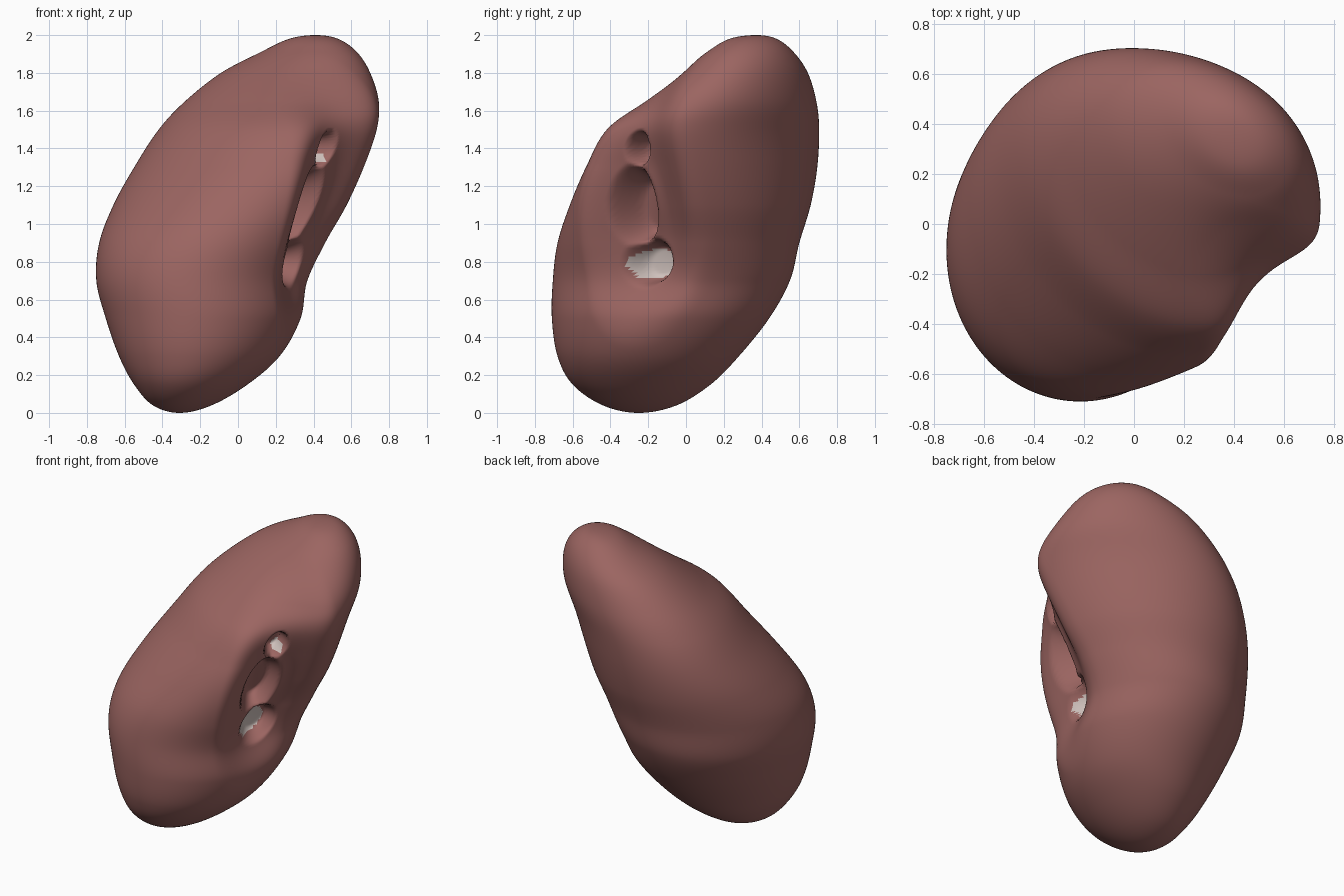
import bpy
import bmesh
import math
from mathutils import Vector

if "Cube" in bpy.data.objects:
    bpy.data.objects.remove(bpy.data.objects["Cube"], do_unlink=True)


def make_material(name, rgb):
    mat = bpy.data.materials.new(name)
    mat.use_nodes = True
    colour = (*rgb, 1.0)
    mat.diffuse_color = colour
    mat.node_tree.nodes["Principled BSDF"].inputs["Base Color"].default_value = colour
    return mat


# Body outline by height: z, x min, x max, y min, y max
LEVELS = [
    (0, -.31, -.31, -.25, -.25),
    (.04, -.45, -.14, -.44, -.05),
    (.15, -.55, .05, -.6, .13),
    (.3, -.63, .22, -.68, .28),
    (.5, -.7, .335, -.71, .44),
    (.7, -.75, .38, -.705, .55),
    (.9, -.735, .48, -.68, .6),
    (1.1, -.66, .59, -.615, .66),
    (1.3, -.55, .675, -.53, .695),
    (1.5, -.42, .735, -.42, .705),
    (1.65, -.28, .745, -.23, .69),
    (1.8, -.09, .7, -.03, .645),
    (1.91, .12, .63, .11, .57),
    (1.98, .27, .53, .23, .48),
    (2, .41, .41, .37, .37),
]
SEGMENTS, STEPS = 300, 14

# Hollows on the notched side: along-side position, height, half sizes, depth
OUT = Vector((1, -1, 0)).normalized()
SIDE = Vector((1, 1, 0)).normalized()
HOLLOWS = (
    (.15, 1.4, .08, .1, .14),    # upper hole
    (.06, 1.1, .13, .23, .17),   # long groove
    (.06, .8, .13, .14, .11),    # lower pit
)
NOTCH = (.14, 1.13, .36, .8, .18)
# Pale floors: along-side position, height, half sizes
LININGS = ((.03, .79, .085, .08), (.17, 1.355, .03, .03))


def smoothstep(t):
    t = max(0.0, min(1.0, t))
    return t * t * (3 - 2 * t)


def reach(p, area):
    """Distance from an area's centre, 1 at its rim."""
    side, height, half_w, half_h = area[:4]
    # areas lean with the body
    lean = (p.z - height) * .2
    return math.hypot((p.dot(SIDE) - side - lean) / half_w, (p.z - height) / half_h)


def mirrored(row):
    z, x0, x1, y0, y1 = row
    return (z, x1, x0, y1, y0)


def spline(a, b, c, d, t):
    return [.5 * (2 * q + (r - p) * t + (2 * p - 5 * q + 4 * r - s) * t * t
                  + (3 * q - p - 3 * r + s) * t ** 3) for p, q, r, s in zip(a, b, c, d)]


def dent(p):
    """Sink the notch and its hollows into the concave side."""
    depth = NOTCH[4] * smoothstep((1 - reach(p, NOTCH)) / .8)
    depth += max(h[4] * smoothstep((1 - reach(p, h)) / .5) for h in HOLLOWS)
    return p - OUT * depth * smoothstep((p.dot(OUT) - .05) / .25)


def ring_points(row):
    z, x0, x1, y0, y1 = row
    # round below, broader across the bean towards the top
    skew = .06 - .33 * smoothstep((z - .7) / .8)
    for i in range(SEGMENTS):
        a = math.tau * i / SEGMENTS
        across = math.cos(a)
        along = skew * across + math.sqrt(1 - skew * skew) * math.sin(a)
        yield Vector(((x0 + x1) / 2 + (x1 - x0) / 2 * across,
                      (y0 + y1) / 2 + (y1 - y0) / 2 * along, z))


# Smooth rows between the levels
padded = [mirrored(LEVELS[1])] + LEVELS + [mirrored(LEVELS[-2])]
rows = []
for k in range(len(LEVELS) - 1):
    for s in range(STEPS):
        rows.append(spline(*padded[k:k + 4], s / STEPS))
rows = rows[1:]

# Organ body as a skinned stack of rings
bm = bmesh.new()
rings = [[bm.verts.new(p) for p in ring_points(row)] for row in rows]
for low, high in zip(rings, rings[1:]):
    for i in range(SEGMENTS):
        j = (i + 1) % SEGMENTS
        bm.faces.new((low[i], low[j], high[j], high[i]))
for ring, row, flip in ((rings[0], LEVELS[0], True), (rings[-1], LEVELS[-1], False)):
    pole = bm.verts.new((row[1], row[3], row[0]))
    for i in range(SEGMENTS):
        pair = [ring[i], ring[(i + 1) % SEGMENTS]]
        if flip:
            pair.reverse()
        bm.faces.new((*pair, pole))

# Pale floors in the two openings
for face in bm.faces:
    face.smooth = True
    centre = face.calc_center_median()
    if centre.dot(OUT) > .1 and min(reach(centre, area) for area in LININGS) < 1:
        face.material_index = 1

moved = [dent(v.co) for v in bm.verts]
for vert, place in zip(bm.verts, moved):
    vert.co = place

mesh = bpy.data.meshes.new("organ_body")
bm.to_mesh(mesh)
bm.free()
mesh.materials.append(make_material("dusky red tissue", (.33, .13, .12)))
mesh.materials.append(make_material("pale lining", (.62, .53, .5)))
body = bpy.data.objects.new("organ_body", mesh)
bpy.context.collection.objects.link(body)
